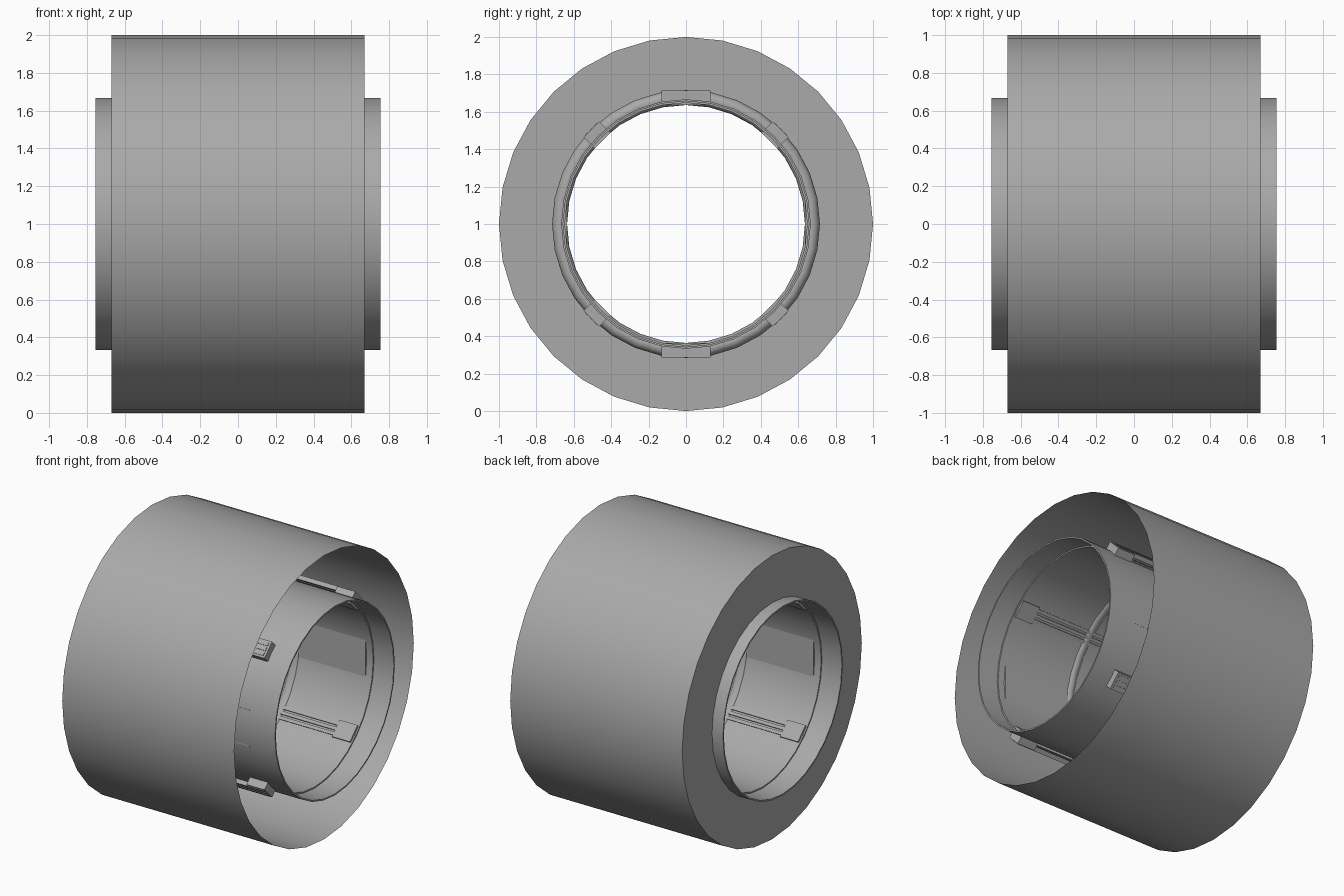
import bpy
import bmesh
import math
from mathutils import Matrix, Vector

cube = bpy.data.objects.get("Cube")
if cube:
    bpy.data.objects.remove(cube, do_unlink=True)

SIDES = 32
CENTRE = Vector((0, 0, 1))

grey = bpy.data.materials.new("plain_grey")
grey.use_nodes = True
colour = (0.4, 0.4, 0.4, 1)
grey.diffuse_color = colour
grey.node_tree.nodes["Principled BSDF"].inputs["Base Color"].default_value = colour


def finish(name, bm, smooth=False):
    mesh = bpy.data.meshes.new(name)
    bm.to_mesh(mesh)
    bm.free()
    mesh.materials.append(grey)
    obj = bpy.data.objects.new(name, mesh)
    obj.location = CENTRE
    bpy.context.collection.objects.link(obj)
    if smooth:
        bpy.ops.object.select_all(action="DESELECT")
        obj.select_set(True)
        bpy.context.view_layer.objects.active = obj
        bpy.ops.object.shade_smooth_by_angle(angle=math.radians(35))
    return obj


def lathe(name, profile, closed):
    """Turn a profile of (x, radius) points around the x axis."""
    bm = bmesh.new()
    rings = []
    for i in range(SIDES):
        a = math.tau * i / SIDES
        rings.append([bm.verts.new((x, r * math.sin(a), r * math.cos(a))) for x, r in profile])
    spans = len(profile) if closed else len(profile) - 1
    for i in range(SIDES):
        here, there = rings[i], rings[(i + 1) % SIDES]
        for j in range(spans):
            k = (j + 1) % len(profile)
            bm.faces.new((here[j], here[k], there[k], there[j]))
    bmesh.ops.recalc_face_normals(bm, faces=bm.faces)
    return finish(name, bm, True)


def add_box(bm, angle, x0, x1, r0, r1, width, shift=0):
    """Box at a given angle round the axis, between two radii."""
    place = (Matrix.Rotation(math.radians(angle), 4, "X")
             @ Matrix.Translation(((x0 + x1) / 2, shift, (r0 + r1) / 2))
             @ Matrix.Diagonal((x1 - x0, width, r1 - r0, 1)))
    bmesh.ops.create_cube(bm, size=1, matrix=place)


# Outer drum: open at the left end, closed by a ring at the right end
lathe("outer_drum", [(0.67, 1), (-0.67, 1), (-0.67, 0.667)], False)

# Core tube with a thinner lip at each end
half = [(0.755, 0.667), (0.755, 0.657), (0.6, 0.657), (0.6, 0.648)]
lathe("core_tube", half + [(-x, r) for x, r in reversed(half)], True)

# Rounded ring around the middle of the core
ring = [(0.042 * math.cos(math.tau * i / 12), 0.676 + 0.04 * math.sin(math.tau * i / 12))
        for i in range(12)]
lathe("middle_ring", ring, True)

# Clamp blocks through the core wall, joined by triple rails
blocks, rails = bmesh.new(), bmesh.new()
for angle in (45, 135, 225, 315):
    for side in (-1, 1):
        x0, x1 = sorted((side * 0.45, side * 0.59))
        add_box(blocks, angle, x0, x1, 0.63, 0.715, 0.12)
    for shift in (-0.035, 0, 0.035):
        add_box(rails, angle, -0.575, 0.575, 0.69, 0.72, 0.022, shift)
        add_box(rails, angle, -0.5, 0.5, 0.636, 0.665, 0.022, shift)
finish("clamp_blocks", blocks)
finish("clamp_rails", rails)

# Flat pads inside the front and back walls
pads = bmesh.new()
for angle in (90, 270):
    add_box(pads, angle, -0.55, 0.55, 0.635, 0.655, 0.26)
finish("side_pads", pads)

# Short joint blocks at the top and bottom of the middle ring
joints = bmesh.new()
for angle in (0, 180):
    add_box(joints, angle, -0.11, 0.11, 0.635, 0.715, 0.26)
finish("ring_joints", joints)
